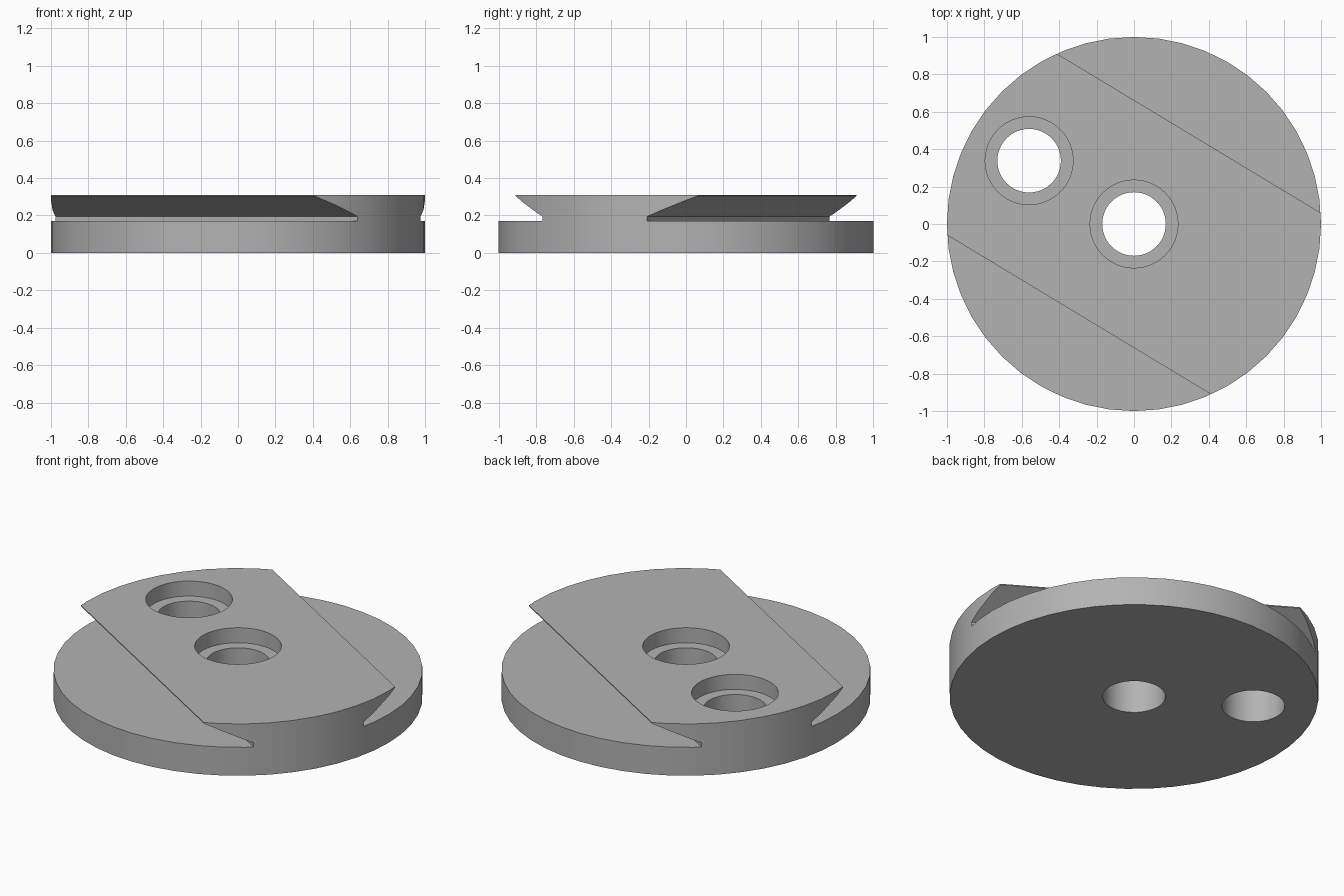
import bpy
import math
from mathutils import Matrix, Vector

if "Cube" in bpy.data.objects:
    bpy.data.objects.remove(bpy.data.objects["Cube"], do_unlink=True)

HEIGHT = 0.31
BASE_TOP = 0.17
LEDGE = 0.22
RAIL_TURN = Matrix.Rotation(math.radians(-31.1), 4, "Z")

steel = bpy.data.materials.new("plain grey")
steel.use_nodes = True
GREY = (0.45, 0.45, 0.45, 1)
steel.diffuse_color = GREY
steel.node_tree.nodes["Principled BSDF"].inputs["Base Color"].default_value = GREY


def cylinder(name, radius, bottom, top, centre=(0, 0), sides=48):
    bpy.ops.mesh.primitive_cylinder_add(
        vertices=sides, radius=radius, depth=top - bottom,
        location=(centre[0], centre[1], (top + bottom) / 2))
    obj = bpy.context.object
    obj.name = name
    return obj


def groove(name, side):
    """Undercut strip beside the dovetail rail, running along the rail."""
    profile = [(0.327, BASE_TOP), (0.327, 0.195), (0.567, 0.304),
               (0.567, 0.5), (1.3, 0.5), (1.3, BASE_TOP)]
    n = len(profile)
    verts = [RAIL_TURN @ Vector((x, side * y, z)) for x in (-1.5, 1.5) for y, z in profile]
    faces = [list(range(n))[::-1], list(range(n, 2 * n))]
    faces += [[i, (i + 1) % n, n + (i + 1) % n, n + i] for i in range(n)]
    if side > 0:
        faces = [f[::-1] for f in faces]
    mesh = bpy.data.meshes.new(name)
    mesh.from_pydata(verts, [], faces)
    obj = bpy.data.objects.new(name, mesh)
    bpy.context.collection.objects.link(obj)
    # consistent outward normals for the boolean
    bpy.ops.object.select_all(action="DESELECT")
    bpy.context.view_layer.objects.active = obj
    obj.select_set(True)
    bpy.ops.object.mode_set(mode="EDIT")
    bpy.ops.mesh.select_all(action="SELECT")
    bpy.ops.mesh.normals_make_consistent(inside=False)
    bpy.ops.object.mode_set(mode="OBJECT")
    return obj


# Round body
body = cylinder("dovetail_disc", 1, 0, HEIGHT)
body.data.materials.append(steel)

# Two grooves leave the dovetail rail; two counterbored holes lie along it
cutters = [groove("groove_cutter_front", -1), groove("groove_cutter_back", 1)]
offset = RAIL_TURN @ Vector((-0.655, 0, 0))
for label, centre in (("centre", (0, 0)), ("offset", offset.xy)):
    cutters.append(cylinder(label + "_bore_cutter", 0.17, -0.2, 0.6, centre))
    cutters.append(cylinder(label + "_counterbore_cutter", 0.235, LEDGE, 0.6, centre))

for cutter in cutters:
    cutter.hide_render = True
    mod = body.modifiers.new(cutter.name, "BOOLEAN")
    mod.operation = "DIFFERENCE"
    mod.solver = "EXACT"
    mod.object = cutter

bpy.ops.object.select_all(action="DESELECT")
body.select_set(True)
bpy.context.view_layer.objects.active = body
for mod in list(body.modifiers):
    bpy.ops.object.modifier_apply(modifier=mod.name)
for cutter in cutters:
    bpy.data.objects.remove(cutter, do_unlink=True)
bpy.ops.object.shade_smooth_by_angle(angle=math.radians(20))
